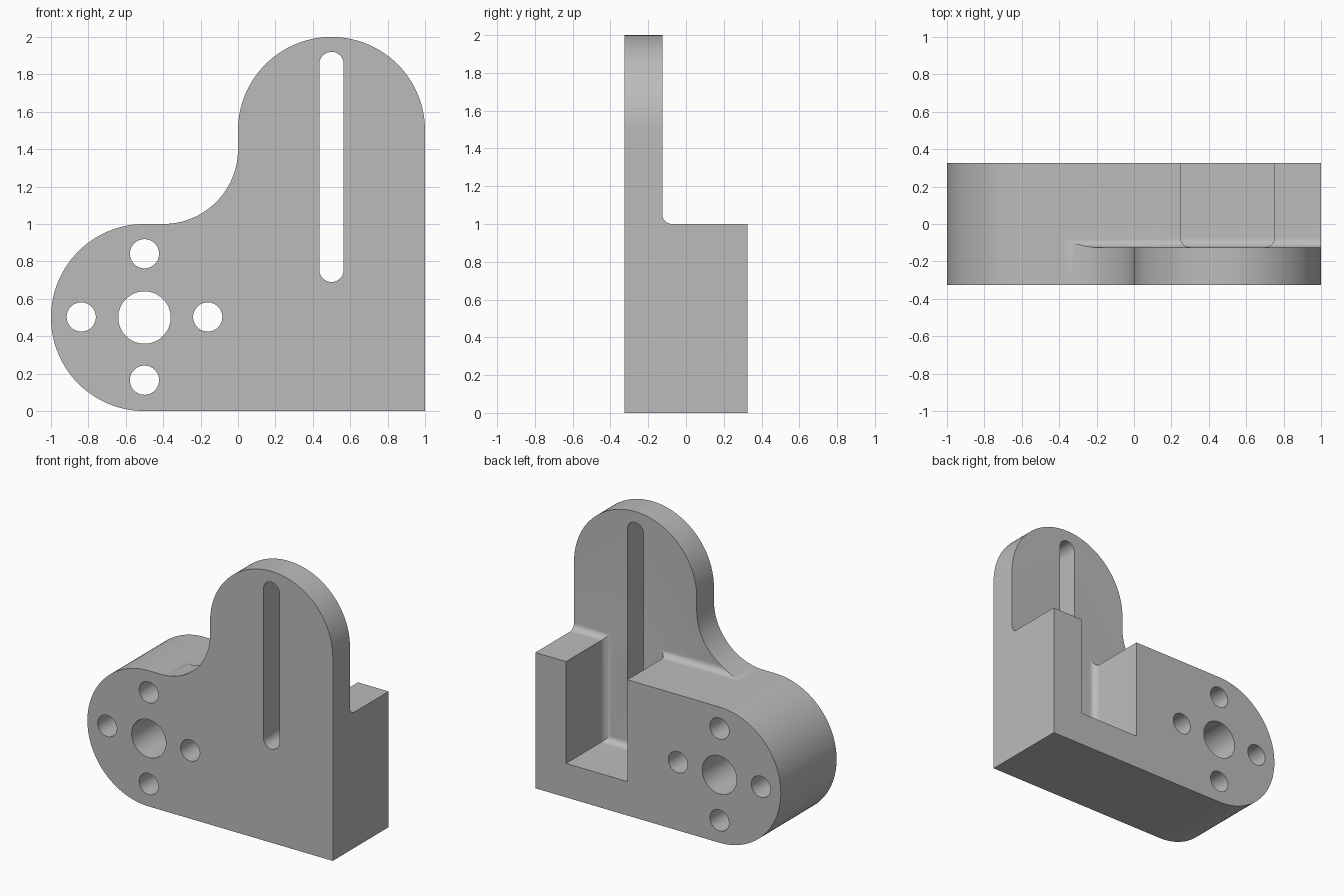
import bpy, bmesh
from math import sin, cos, pi, radians

cube = bpy.data.objects.get("Cube")
if cube:
    bpy.data.objects.remove(cube, do_unlink=True)

FRONT, BACK = -0.325, 0.325   # full depth of the bracket
PLATE = -0.125                # rear face of the thin plate
FILLET = 0.05

grey = bpy.data.materials.new("plain grey")
grey.use_nodes = True
grey.diffuse_color = (0.5, 0.5, 0.5, 1)
grey.node_tree.nodes["Principled BSDF"].inputs["Base Color"].default_value = (0.5, 0.5, 0.5, 1)


def arc(cx, cz, r, start, end, n=48):
    """Points of an arc in the x-z plane, angles in degrees."""
    angles = [radians(start + (end - start) * i / n) for i in range(n + 1)]
    return [(cx + r * cos(a), cz + r * sin(a)) for a in angles]


def add_object(name, bm):
    bmesh.ops.recalc_face_normals(bm, faces=bm.faces)
    mesh = bpy.data.meshes.new(name)
    bm.to_mesh(mesh)
    bm.free()
    mesh.materials.append(grey)
    obj = bpy.data.objects.new(name, mesh)
    bpy.context.collection.objects.link(obj)
    return obj


def extrude(name, outline, y0, y1):
    """Solid made by pushing an x-z outline along y."""
    bm = bmesh.new()
    face = bm.faces.new([bm.verts.new((x, y0, z)) for x, z in outline])
    moved = bmesh.ops.extrude_face_region(bm, geom=[face])["geom"]
    verts = [v for v in moved if isinstance(v, bmesh.types.BMVert)]
    bmesh.ops.translate(bm, verts=verts, vec=(0, y1 - y0, 0))
    return add_object(name, bm)


def rounded_cutter(name, x0, x1, y0, z0):
    """Box open to the back and top, its front face edges rounded into fillets."""
    bm = bmesh.new()
    bmesh.ops.create_cube(bm, size=1)
    for v in bm.verts:
        v.co = (x1 if v.co.x > 0 else x0,
                BACK + 0.2 if v.co.y > 0 else y0,
                2.2 if v.co.z > 0 else z0)
    edges = [e for e in bm.edges if all(v.co.y < y0 + 0.01 for v in e.verts)]
    bmesh.ops.bevel(bm, geom=edges, offset=FILLET, segments=10, profile=0.5, affect="EDGES")
    return add_object(name, bm)


# Bracket silhouette: round foot, concave sweep, round-topped upright
outline = [(1, 0)] + arc(0.5, 1.5, 0.5, 0, 180, 96)
outline += arc(-0.4, 1.4, 0.4, 0, -90)
outline += arc(-0.5, 0.5, 0.5, 90, 270, 96)
bracket = extrude("bracket", outline, FRONT, BACK)

# Step behind the upright and the open pocket below it
cutters = [rounded_cutter("step_cutter", -1.5, 1.5, PLATE, 1.0003),
           rounded_cutter("pocket_cutter", 0.25, 0.75, PLATE + 0.0004, 0.25)]

# Slot, bore and four bolt holes
slot = arc(0.5, 1.855, 0.065, 0, 180, 32) + arc(0.5, 0.755, 0.065, 180, 360, 32)
cutters.append(extrude("slot_cutter", slot, -1, 1))
holes = [(-0.5, 0.5, 0.14)]
holes += [(-0.5 + 0.338 * cos(k * pi / 2), 0.503 + 0.338 * sin(k * pi / 2), 0.078) for k in range(4)]
for x, z, r in holes:
    cutters.append(extrude("hole_cutter", arc(x, z, r, 0, 360, 64)[:-1], -1, 1))

# Cut everything out and bake the result
for cutter in cutters:
    cutter.hide_render = True
    mod = bracket.modifiers.new(cutter.name, "BOOLEAN")
    mod.operation = "DIFFERENCE"
    mod.solver = "EXACT"
    mod.object = cutter
bpy.ops.object.select_all(action="DESELECT")
bracket.select_set(True)
bpy.context.view_layer.objects.active = bracket
for mod in list(bracket.modifiers):
    bpy.ops.object.modifier_apply(modifier=mod.name)
for cutter in cutters:
    bpy.data.objects.remove(cutter, do_unlink=True)

bpy.ops.object.shade_smooth_by_angle(angle=radians(25))
